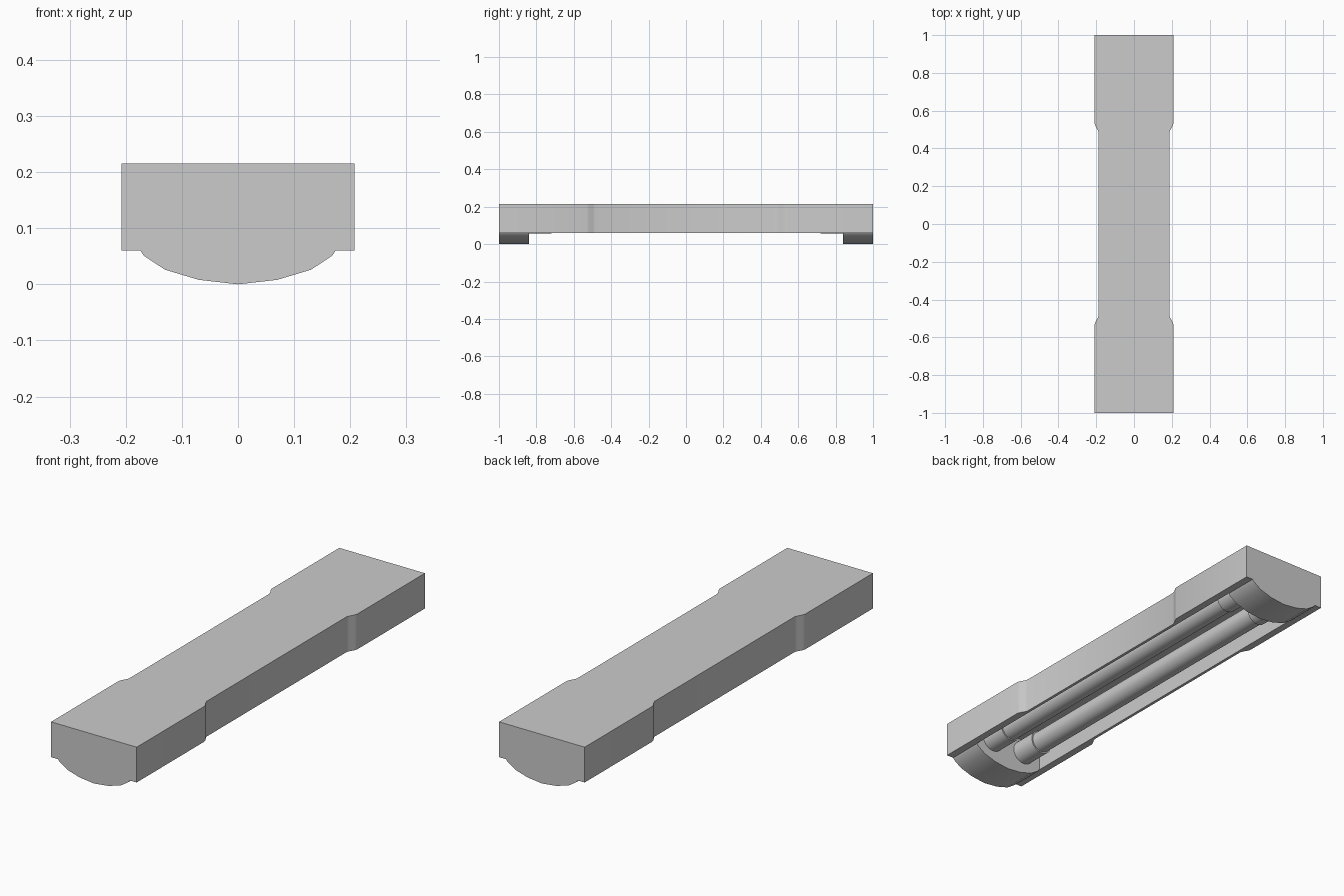
import bpy
import bmesh
from math import radians
from mathutils import Matrix

cube = bpy.data.objects.get("Cube")
if cube:
    bpy.data.objects.remove(cube, do_unlink=True)

RIM, TOP = 0.06, 0.215          # underside and top of the housing
CAP_START, END = 0.84, 1.0      # end caps along the length
CHANNEL = 0.175                 # half width of the lamp channel

grey = bpy.data.materials.new("light grey")
grey.use_nodes = True
grey.diffuse_color = (0.6, 0.6, 0.6, 1)
grey.node_tree.nodes["Principled BSDF"].inputs["Base Color"].default_value = (0.6, 0.6, 0.6, 1)


def add_object(name, bm):
    bmesh.ops.recalc_face_normals(bm, faces=bm.faces)
    mesh = bpy.data.meshes.new(name)
    bm.to_mesh(mesh)
    bm.free()
    mesh.materials.append(grey)
    obj = bpy.data.objects.new(name, mesh)
    bpy.context.collection.objects.link(obj)
    return obj


def prism(name, points, offset):
    """Extrude a closed outline by the given vector."""
    bm = bmesh.new()
    face = bm.faces.new([bm.verts.new(p) for p in points])
    new = bmesh.ops.extrude_face_region(bm, geom=[face], use_keep_orig=True)
    verts = [v for v in new["geom"] if isinstance(v, bmesh.types.BMVert)]
    bmesh.ops.translate(bm, verts=verts, vec=offset)
    return add_object(name, bm)


def rod(name, x, y0, y1, z, radius):
    """Cylinder lying along the length."""
    bm = bmesh.new()
    place = Matrix.Translation((x, (y0 + y1) / 2, z)) @ Matrix.Rotation(radians(90), 4, "X")
    bmesh.ops.create_cone(bm, cap_ends=True, segments=32, radius1=radius,
                          radius2=radius, depth=y1 - y0, matrix=place)
    return add_object(name, bm)


def smooth(obj, angle):
    bpy.ops.object.select_all(action="DESELECT")
    obj.select_set(True)
    bpy.context.view_layer.objects.active = obj
    bpy.ops.object.shade_smooth_by_angle(angle=radians(angle))


# Housing with a waisted middle, outlined from one quarter
quarter = [(0.188, 0.485), (0.192, 0.497), (0.204, 0.518), (0.208, 0.53), (0.208, END)]
side = [(x, -y) for x, y in reversed(quarter)] + quarter
outline = side + [(-x, y) for x, y in reversed(side)]
housing = prism("housing", [(x, y, RIM) for x, y in outline], (0, 0, TOP - RIM))

# Lamp channel cut into the underside
c, y = CHANNEL, CAP_START
cutter = prism("channel_cutter", [(-c, -y, 0), (c, -y, 0), (c, y, 0), (-c, y, 0)], (0, 0, 0.17))
cut = housing.modifiers.new("channel", "BOOLEAN")
cut.operation = "DIFFERENCE"
cut.solver = "EXACT"
cut.object = cutter
bpy.context.view_layer.objects.active = housing
bpy.ops.object.modifier_apply(modifier=cut.name)
bpy.data.objects.remove(cutter, do_unlink=True)
smooth(housing, 35)

# Rounded end caps below the housing
half = [(0.07, 0.008), (0.13, 0.026), (0.168, 0.051), (0.174, RIM)]
profile = [(-x, z) for x, z in reversed(half)] + [(0, 0)] + half
for name, start in (("front_end_cap", -END), ("back_end_cap", CAP_START)):
    cap = prism(name, [(x, start, z) for x, z in profile], (0, END - CAP_START, 0))
    smooth(cap, 35)

# Two lamp tubes, each held by a socket at both ends
for label, sx in (("left", 1), ("right", -1)):
    x = sx * 0.085
    smooth(rod(label + "_tube", x, -0.73, 0.73, 0.11, 0.047), 35)
    smooth(rod(label + "_front_socket", x, -CAP_START, -0.72, 0.11, 0.053), 35)
    smooth(rod(label + "_back_socket", x, 0.72, CAP_START, 0.11, 0.053), 35)
